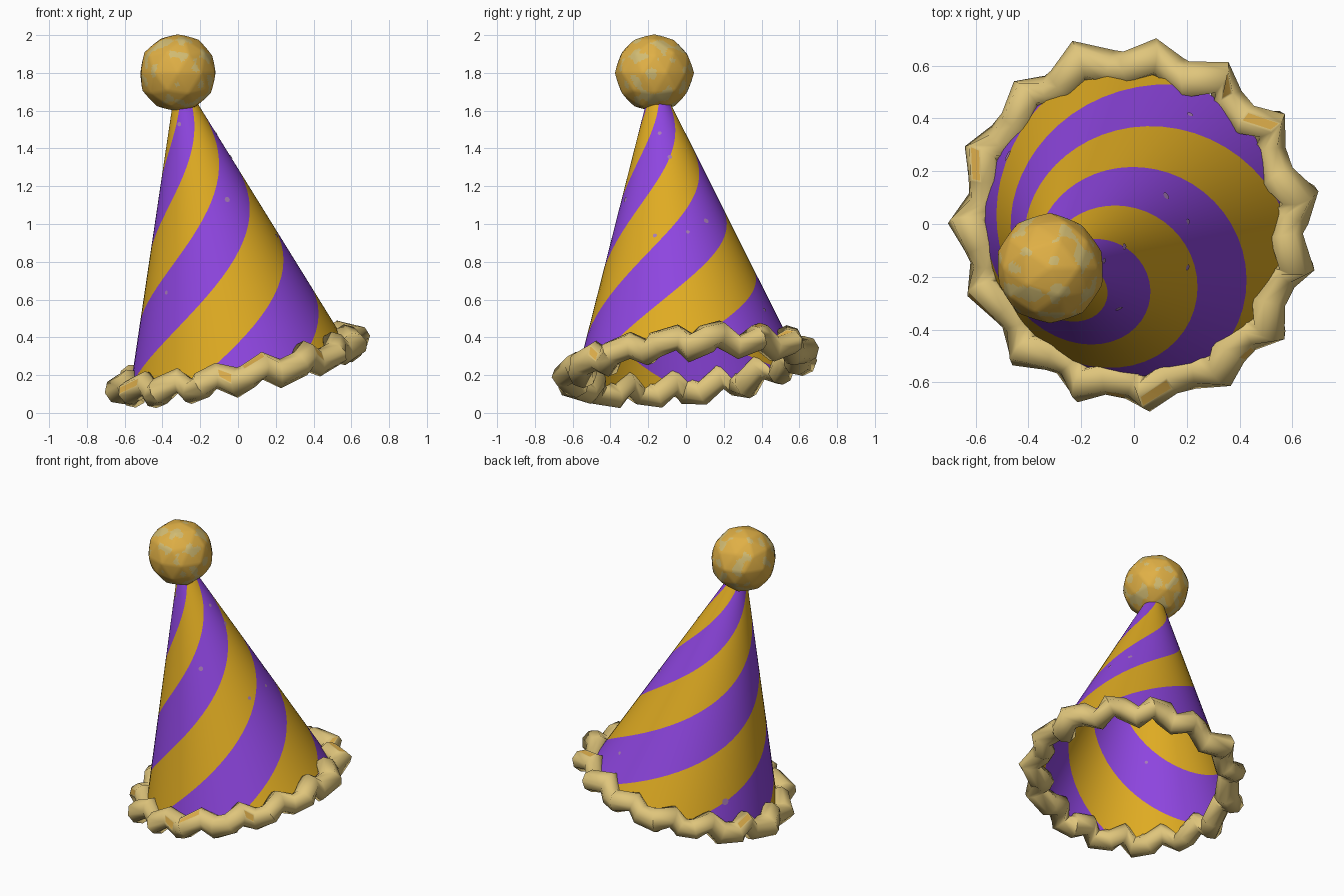
import bpy, bmesh, math, random
from mathutils import Vector, Matrix, noise

random.seed(4)
cube = bpy.data.objects.get("Cube")
if cube:
    bpy.data.objects.remove(cube, do_unlink=True)


def material(name, rgb):
    m = bpy.data.materials.new(name)
    m.use_nodes = True
    m.diffuse_color = (*rgb, 1)
    bsdf = m.node_tree.nodes["Principled BSDF"]
    bsdf.inputs["Base Color"].default_value = (*rgb, 1)
    bsdf.inputs["Roughness"].default_value = 0.8
    return m


gold = material("gold", (0.74, 0.41, 0.016))
purple = material("purple", (0.27, 0.06, 0.74))
cream = material("cream", (0.74, 0.56, 0.2))
spot_gold = material("spot gold", (0.72, 0.42, 0.07))
pom_gold = material("pom gold", (0.74, 0.43, 0.06))
pom_cream = material("pom cream", (0.64, 0.5, 0.17))
speck = material("mauve speck", (0.38, 0.2, 0.46))

# Tilted frame shared by all parts: origin at the brim, axis towards the tip
base = Vector((0, 0, 0.26))
tip = Vector((-0.32, -0.168, 1.81))
axis = (tip - base).normalized()
side = (Vector((1, 0, 0)) - axis * axis.x).normalized()
back = axis.cross(side)
height = (tip - base).length
RADIUS = 0.58


def place(angle, radius, up):
    return base + radius * (math.cos(angle) * side + math.sin(angle) * back) + axis * up


def finish(name, bm, mats, smooth=60):
    mesh = bpy.data.meshes.new(name)
    bm.to_mesh(mesh)
    bm.free()
    for m in mats:
        mesh.materials.append(m)
    ob = bpy.data.objects.new(name, mesh)
    bpy.context.collection.objects.link(ob)
    bpy.ops.object.select_all(action="DESELECT")
    ob.select_set(True)
    bpy.context.view_layer.objects.active = ob
    bpy.ops.object.shade_smooth_by_angle(angle=math.radians(smooth))
    return ob


# Open cone: each row turns by one column, so a run of columns winds up as a stripe
STRIPES, PER, ROWS = 6, 9, 39
columns = STRIPES * PER
start = math.radians(126)
step = math.tau / columns
bm = bmesh.new()
rings = []
for r in range(ROWS + 1):
    f = 0.96 * r / ROWS
    rings.append([bm.verts.new(place(start + step * (c + r), RADIUS * (1 - f), height * f))
                  for c in range(columns)])
for lo, hi in zip(rings, rings[1:]):
    for i in range(columns):
        j = (i + 1) % columns
        for tri in ((lo[i], lo[j], hi[i]), (lo[j], hi[j], hi[i])):
            bm.faces.new(tri).material_index = (i // PER) % 2
finish("striped_cone", bm, [purple, gold])

# Lumpy brim: a tube following a tight helix around the base
BUMPS, STEPS, SIDES = 15, 3, 8
count = BUMPS * STEPS
path = []
for i in range(count):
    a = math.radians(84) + math.tau * (i + random.uniform(-0.2, 0.2)) / count
    w = math.tau * i / STEPS
    amp = random.uniform(0.03, 0.045)
    path.append((a, 0.61 + amp * math.cos(w), amp * math.sin(w) - 0.008))
centres = [place(*p) for p in path]
bm = bmesh.new()
rings = []
for i, (a, _, _) in enumerate(path):
    along = (centres[(i + 1) % count] - centres[i - 1]).normalized()
    out = (math.cos(a) * side + math.sin(a) * back)
    out = (out - along * out.dot(along)).normalized()
    down = along.cross(out)
    size = random.uniform(0.066, 0.081)
    rings.append([bm.verts.new(centres[i] + size * (math.cos(t) * out + math.sin(t) * down))
                  for t in (math.tau * k / SIDES for k in range(SIDES))])
tube = {}
for i in range(count):
    lo, hi = rings[i], rings[(i + 1) % count]
    for k in range(SIDES):
        j = (k + 1) % SIDES
        tube[i, k] = bm.faces.new((lo[k], lo[j], hi[j], hi[k]))
bmesh.ops.recalc_face_normals(bm, faces=bm.faces)
# Golden spots inset in a few brim faces, given as (segment, side)
spots = [tube[s] for s in ((41, 6), (39, 6), (9, 6), (24, 6), (28, 7), (15, 7), (22, 7))]
bmesh.ops.inset_individual(bm, faces=spots, thickness=0.012)
for f in spots:
    f.material_index = 1
finish("wavy_brim", bm, [cream, spot_gold])

# Faceted pompom with mottled patches
bm = bmesh.new()
bmesh.ops.create_icosphere(bm, subdivisions=2, radius=0.207)
for v in bm.verts:
    v.co *= random.uniform(0.97, 1.03)
bmesh.ops.subdivide_edges(bm, edges=bm.edges[:], cuts=8, use_grid_fill=True)
for v in bm.verts:
    v.co = v.co.lerp(v.co.normalized() * 0.203, 0.35)
for f in bm.faces:
    f.material_index = int(noise.noise(f.calc_center_median() * 17) > 0.24)
bmesh.ops.translate(bm, verts=bm.verts, vec=tip - axis * 0.01)
finish("pompom", bm, [pom_gold, pom_cream])

# Small specks on the purple stripes, inside and out: angle, height fraction, size
specks = [(299, 0.56, 0.015), (243, 0.83, 0.012), (14, 0.4, 0.011), (35, 0.44, 0.015),
          (357, 0.77, 0.011), (10, 0.68, 0.013), (345, 0.4, 0.012), (225, 0.3, 0.011),
          (150, 0.09, 0.022), (60, 0.12, 0.012)]
bm = bmesh.new()
for degrees, f, size in specks:
    a = math.radians(degrees)
    outward = (place(a, height, RADIUS) - base).normalized()
    turn = outward.to_track_quat("Z", "Y").to_matrix().to_4x4()
    for lift in (0.003, -0.003):
        spot = place(a, RADIUS * (1 - f), height * f) + outward * lift
        bmesh.ops.create_circle(bm, cap_ends=True, segments=8, radius=size,
                                matrix=Matrix.Translation(spot) @ turn)
finish("cone_specks", bm, [speck])
